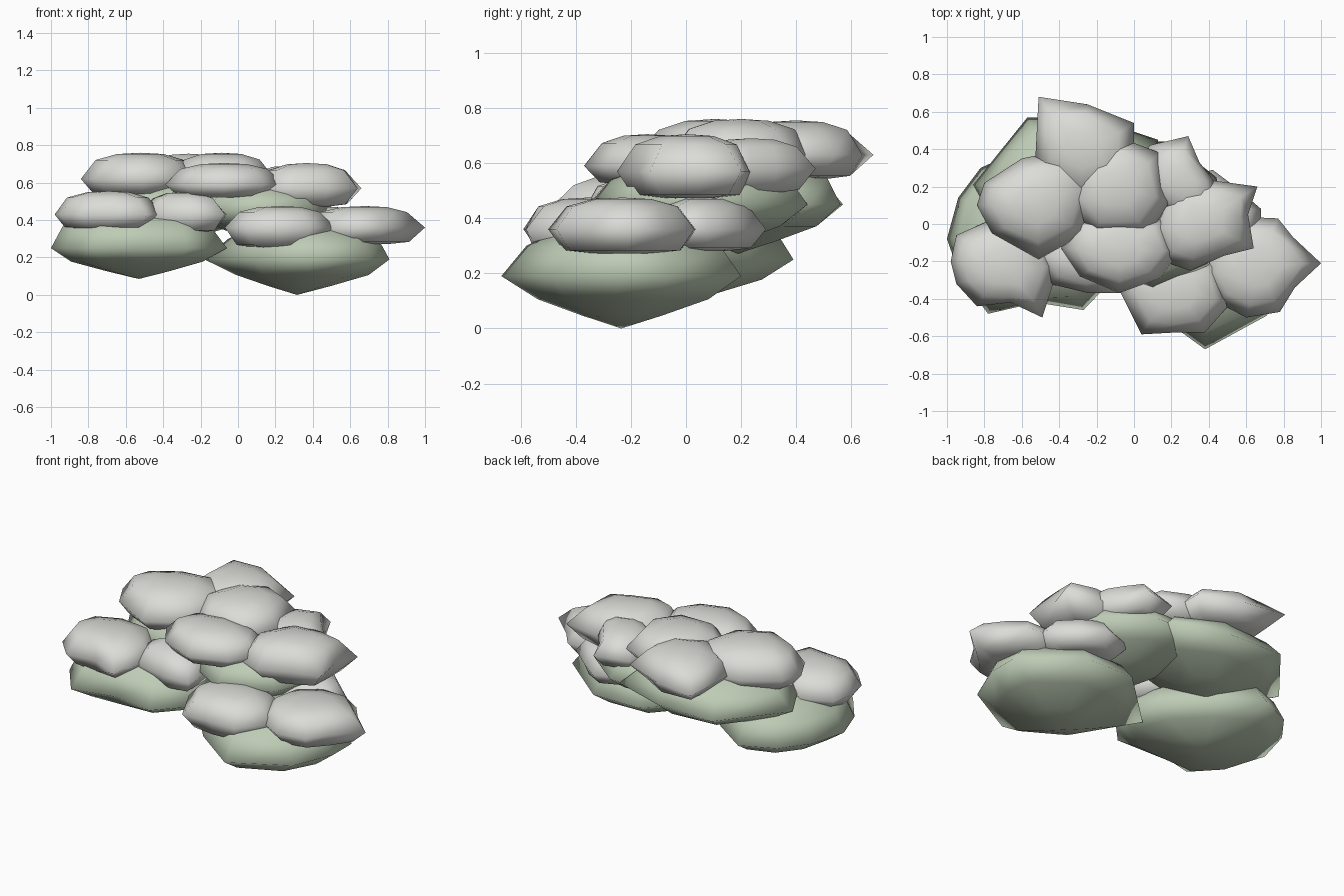
import bpy, bmesh, math


def material(name, rgb):
    m = bpy.data.materials.new(name)
    m.diffuse_color = (*rgb, 1)
    return m


SNOW = material("snow grey", (0.71, 0.71, 0.68))
LEAF = material("pale leaf green", (0.51, 0.60, 0.46))

# cross-sections: (share of rim radius, share of height above or below rim)
CAP = [(0.45, -0.97), (0.8, -0.85), (1.0, 0.0), (0.76, 0.72), (0.4, 0.95)]
CUSHION = [(0.36, -0.75), (0.76, -0.44), (1.0, 0.0), (0.86, 0.55), (0.52, 0.9)]


def rounded(rim):
    """Soften the corners of an outline for the inner rings."""
    n = len(rim)
    return [tuple(1.05 * (0.72 * rim[i][k] + 0.14 * (rim[i - 1][k] + rim[(i + 1) % n][k]))
                  for k in (0, 1)) for i in range(n)]


def pad(name, mat, profile, rim, bottom, middle, top):
    """Irregular lens: an outline swept through a domed cross-section."""
    cx = (min(p[0] for p in rim) + max(p[0] for p in rim)) / 2
    cy = (min(p[1] for p in rim) + max(p[1] for p in rim)) / 2
    outer = [(x - cx, y - cy) for x, y in rim]
    inner = rounded(outer)

    def height(share):
        return middle + share * ((top - middle) if share > 0 else (middle - bottom))

    bm = bmesh.new()
    rings = [[bm.verts.new((cx + x * s, cy + y * s, height(h)))
              for x, y in (outer if s == 1.0 else inner)] for s, h in profile]
    n = len(rim)
    for lower, upper in zip(rings, rings[1:]):
        for i in range(n):
            j = (i + 1) % n
            bm.faces.new((lower[i], lower[j], upper[j], upper[i]))
    low = bm.verts.new((cx, cy, bottom))
    high = bm.verts.new((cx, cy, top))
    for i in range(n):
        j = (i + 1) % n
        bm.faces.new((low, rings[0][j], rings[0][i]))
        bm.faces.new((high, rings[-1][i], rings[-1][j]))
    bmesh.ops.recalc_face_normals(bm, faces=bm.faces)
    me = bpy.data.meshes.new(name)
    bm.to_mesh(me)
    bm.free()
    me.materials.append(mat)
    ob = bpy.data.objects.new(name, me)
    bpy.context.collection.objects.link(ob)
    bpy.ops.object.select_all(action='DESELECT')
    ob.select_set(True)
    bpy.context.view_layer.objects.active = ob
    bpy.ops.object.shade_smooth_by_angle(angle=math.radians(110))


# leafy cushions
pad("left_low_cushion", LEAF, CUSHION,
    [(-1.0, -0.08), (-0.93, -0.28), (-0.78, -0.48), (-0.52, -0.42), (-0.27, -0.46),
     (-0.06, -0.24), (-0.16, 0.0), (-0.4, 0.24), (-0.62, 0.39), (-0.82, 0.3),
     (-0.94, 0.14)], 0.085, 0.25, 0.46)
pad("right_low_cushion", LEAF, CUSHION,
    [(-0.18, -0.14), (0.09, -0.46), (0.38, -0.67), (0.71, -0.49), (0.81, -0.25),
     (0.81, -0.07), (0.48, 0.2), (0.18, 0.2)], 0.0, 0.19, 0.39)
pad("left_high_cushion", LEAF, CUSHION,
    [(-0.86, 0.21), (-0.7, -0.08), (-0.3, -0.2), (0.05, 0.0), (0.13, 0.45),
     (-0.2, 0.56), (-0.57, 0.57)], 0.27, 0.45, 0.63)
pad("right_high_cushion", LEAF, CUSHION,
    [(-0.16, -0.2), (0.1, -0.35), (0.4, -0.22), (0.5, 0.02), (0.44, 0.25),
     (0.2, 0.44), (-0.16, 0.45), (-0.22, 0.1)], 0.27, 0.45, 0.61)

# upper snow caps
pad("back_cap", SNOW, CAP,
    [(-0.53, 0.3), (-0.3, 0.12), (0.0, 0.2), (0.0, 0.54), (-0.25, 0.64),
     (-0.51, 0.68)], 0.54, 0.63, 0.755)
pad("left_cap", SNOW, CAP,
    [(-0.84, 0.1), (-0.76, -0.05), (-0.51, -0.19), (-0.26, -0.05), (-0.2, 0.22),
     (-0.35, 0.40), (-0.6, 0.35), (-0.8, 0.22)], 0.53, 0.62, 0.76)
pad("centre_cap", SNOW, CAP,
    [(-0.37, 0.1), (-0.22, -0.06), (0.08, -0.06), (0.19, 0.12), (0.14, 0.38),
     (-0.07, 0.46), (-0.28, 0.4)], 0.54, 0.63, 0.76)
pad("front_cap", SNOW, CAP,
    [(-0.39, -0.13), (-0.29, -0.28), (-0.08, -0.37), (0.14, -0.29), (0.24, -0.15),
     (0.18, 0.03), (-0.1, 0.09), (-0.33, 0.03)], 0.52, 0.59, 0.705)
pad("right_cap", SNOW, CAP,
    [(0.08, -0.04), (0.16, -0.2), (0.3, -0.25), (0.48, -0.17), (0.64, -0.13),
     (0.61, 0.05), (0.66, 0.2), (0.44, 0.23), (0.22, 0.26)], 0.47, 0.57, 0.705)
pad("back_right_cap", SNOW, CAP,
    [(0.04, 0.16), (0.26, 0.0), (0.48, 0.08), (0.42, 0.24), (0.35, 0.33),
     (0.29, 0.47), (0.08, 0.42)], 0.49, 0.58, 0.69)

# lower snow caps
pad("left_low_cap", SNOW, CAP,
    [(-0.98, -0.2), (-0.95, -0.32), (-0.84, -0.44), (-0.66, -0.42), (-0.49, -0.50),
     (-0.40, -0.22), (-0.5, 0.0), (-0.77, 0.02), (-0.95, -0.06)], 0.35, 0.43, 0.555)
pad("inner_low_cap", SNOW, CAP,
    [(-0.54, -0.18), (-0.45, -0.32), (-0.24, -0.37), (-0.07, -0.37), (-0.06, -0.12),
     (-0.3, 0.06)], 0.33, 0.43, 0.55)
pad("front_low_cap", SNOW, CAP,
    [(-0.07, -0.37), (0.04, -0.59), (0.22, -0.58), (0.38, -0.58), (0.52, -0.42),
     (0.46, -0.2), (0.2, -0.12), (-0.04, -0.2)], 0.25, 0.36, 0.475)
pad("right_low_cap", SNOW, CAP,
    [(0.36, -0.27), (0.45, -0.42), (0.60, -0.50), (0.78, -0.47), (0.86, -0.34),
     (1.0, -0.21), (0.85, -0.07), (0.77, 0.03), (0.55, 0.04), (0.4, -0.08)],
    0.27, 0.36, 0.475)
pad("back_low_cap", SNOW, CAP,
    [(0.2, 0.0), (0.45, -0.16), (0.68, -0.06), (0.68, 0.08), (0.54, 0.2),
     (0.42, 0.29), (0.22, 0.22)], 0.28, 0.36, 0.475)
